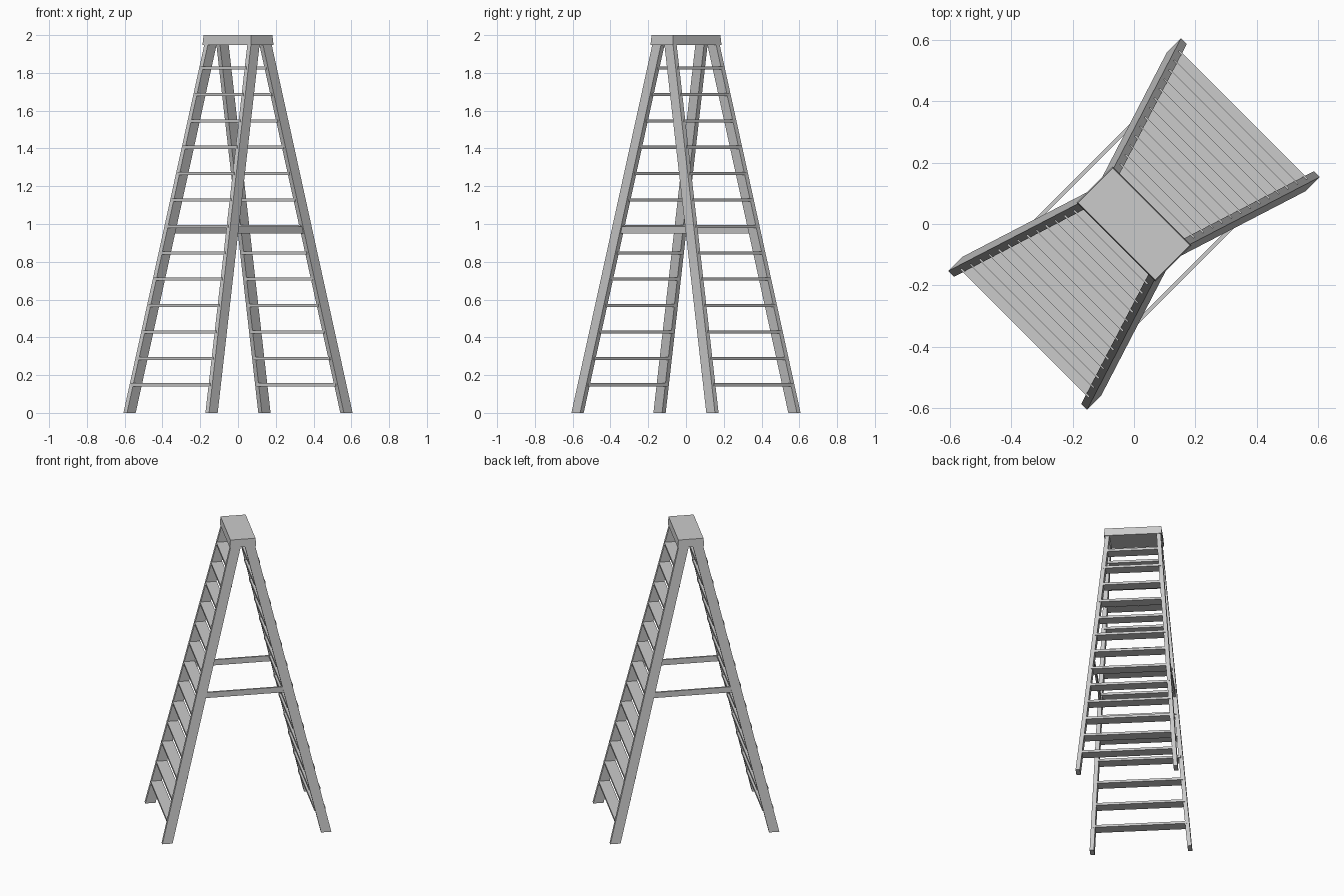
import bpy, bmesh
from math import radians
from mathutils import Matrix

if "Cube" in bpy.data.objects:
    bpy.data.objects.remove(bpy.data.objects["Cube"])

# Local frame: x = spread of the two ladders, y = width; whole model is turned 45 degrees
TURN = Matrix.Rotation(radians(45), 4, 'Z')
TOP_Z = 1.965


def loft(name, low, high):
    """Four-sided block between two rectangles (cx, cy, z, half_x, half_y)."""
    bm = bmesh.new()
    rings = []
    for cx, cy, z, hx, hy in (low, high):
        rings.append([bm.verts.new((cx + sx * hx, cy + sy * hy, z))
                      for sx, sy in ((-1, -1), (1, -1), (1, 1), (-1, 1))])
    a, b = rings
    bm.faces.new(a[::-1])
    bm.faces.new(b)
    for i in range(4):
        j = (i + 1) % 4
        bm.faces.new((a[i], a[j], b[j], b[i]))
    bm.normal_update()
    bm.transform(TURN)
    mesh = bpy.data.meshes.new(name)
    bm.to_mesh(mesh)
    bm.free()
    obj = bpy.data.objects.new(name, mesh)
    bpy.context.collection.objects.link(obj)
    return obj


def leg_centre(z):
    """Centre of a leg at height z, as (spread, half width)."""
    t = z / 1.95
    return 0.505 - 0.46 * t, 0.307 - 0.146 * t


# Four splayed legs
for side_x, end in ((-1, "front"), (1, "back")):
    for side_y, side in ((-1, "right"), (1, "left")):
        rects = []
        for z in (0, TOP_Z):
            x, y = leg_centre(z)
            rects.append((side_x * x, side_y * y, z, 0.0325, 0.0135))
        loft(f"{end}_{side}_leg", *rects)

    # Thirteen flat treads on each ladder
    for k in range(13):
        z = 0.149 + 0.1397 * k
        x, y = leg_centre(z)
        loft(f"{end}_tread_{k + 1}",
             (side_x * x, 0, z - 0.008, 0.036, y),
             (side_x * x, 0, z + 0.008, 0.036, y))

# Spreader bars joining the two ladders
bx, by = leg_centre(0.97)
for side_y, side in ((-1, "right"), (1, "left")):
    loft(f"{side}_spreader_bar",
         (0, side_y * by, 0.95, bx, 0.006),
         (0, side_y * by, 0.988, bx, 0.006))

# Slightly tapered top cap
loft("top_cap", (0, 0, 1.947, 0.084, 0.182), (0, 0, 2.0, 0.08, 0.178))
